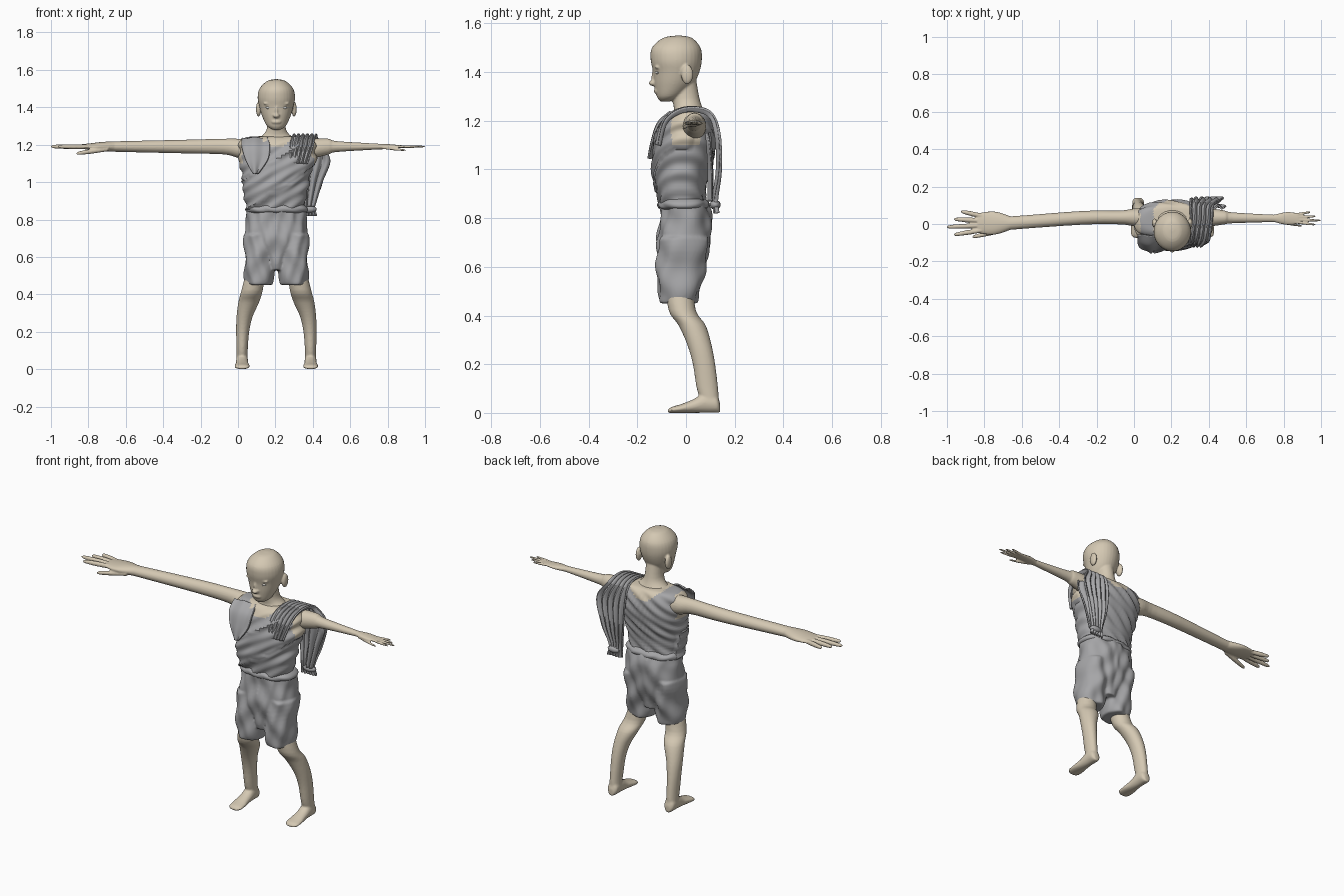
import bpy, bmesh
from math import sin, cos, tau, radians, copysign
from mathutils import Vector, Matrix

cube = bpy.data.objects.get("Cube")
if cube:
    bpy.data.objects.remove(cube)

MID = .205  # body centre line in x
SIDES = (("right", -1), ("left", 1))


def material(name, *rgb):
    mat = bpy.data.materials.new(name)
    mat.use_nodes = True
    mat.diffuse_color = (*rgb, 1)
    shader = mat.node_tree.nodes["Principled BSDF"]
    shader.inputs["Base Color"].default_value = (*rgb, 1)
    shader.inputs["Roughness"].default_value = .8
    return mat


SKIN = material("skin beige", .66, .58, .45)
CLOTH = material("cloth grey", .38, .38, .39)
EYE = material("eye white", .8, .78, .72)


def spline(keys, steps):
    """Smooth curve through a list of equal-length tuples."""
    keys = [Vector(key) for key in keys]
    last = len(keys) - 1
    rows = []
    for index in range(last):
        start, end = keys[index], keys[index + 1]
        tangent_in = (end - keys[max(index - 1, 0)]) / 2
        tangent_out = (keys[min(index + 2, last)] - start) / 2
        for step in range(steps):
            t = step / steps
            ease = t * t * (3 - 2 * t)
            rows.append(start.lerp(end, ease) + tangent_in * (t * (1 - t) ** 2)
                        - tangent_out * (t * t * (1 - t)))
    return rows + [keys[last]]


def loft(bm, axis, keys, steps=4, sides=24, power=2, fold=None):
    """Rings along an axis; key = position, two centre coords, two radii."""
    along = "xyz".index(axis)
    across, up = [i for i in range(3) if i != along]
    rings = []
    for position, centre_a, centre_b, radius_a, radius_b in spline(keys, steps):
        centre = Vector()
        centre[along], centre[across], centre[up] = position, centre_a, centre_b
        ring = []
        for side in range(sides):
            c, s = cos(tau * side / sides), sin(tau * side / sides)
            offset = Vector()
            offset[across] = radius_a * copysign(abs(c) ** (2 / power), c)
            offset[up] = radius_b * copysign(abs(s) ** (2 / power), s)
            point = centre + offset
            if fold:
                point += offset.normalized() * fold(point)
            ring.append(bm.verts.new(point))
        rings.append(ring)
    for low, high in zip(rings, rings[1:]):
        for side in range(sides):
            after = (side + 1) % sides
            bm.faces.new((low[side], low[after], high[after], high[side]))
    bm.faces.new(rings[0])
    bm.faces.new(rings[-1])


def upright(bm, keys, x=MID, **options):
    """Vertical loft at one x; key = height, y, half width, half depth."""
    loft(bm, "z", [(z, x, *rest) for z, *rest in keys], **options)


def ball(bm, centre, radii):
    bmesh.ops.create_uvsphere(bm, u_segments=20, v_segments=12, radius=1,
                              matrix=Matrix.LocRotScale(Vector(centre), None, Vector(radii)))


def finish(name, bm, *materials, voxel=None):
    """Make the object; a voxel size fuses its overlapping pieces."""
    bmesh.ops.recalc_face_normals(bm, faces=bm.faces)
    mesh = bpy.data.meshes.new(name)
    bm.to_mesh(mesh)
    bm.free()
    for mat in materials:
        mesh.materials.append(mat)
    mesh.shade_smooth()
    mesh.set_sharp_from_angle(angle=radians(50))
    obj = bpy.data.objects.new(name, mesh)
    bpy.context.collection.objects.link(obj)
    if voxel:
        merge = obj.modifiers.new("merge", "REMESH")
        merge.mode, merge.voxel_size, merge.use_smooth_shade = "VOXEL", voxel, True
        soften = obj.modifiers.new("soften", "SMOOTH")
        soften.iterations = 2
    return obj


# Head and neck with nose, lips, ears and brows
bm = bmesh.new()
upright(bm, [(1.28, -.085, .02, .02), (1.3, -.07, .05, .05), (1.35, -.05, .075, .08),
             (1.4, -.04, .09, .095), (1.45, -.04, .1, .105), (1.5, -.04, .09, .1),
             (1.54, -.035, .05, .06), (1.55, -.03, .01, .01)], sides=32)
upright(bm, [(1.16, .01, .12, .06), (1.22, .015, .12, .07), (1.25, .01, .075, .06),
             (1.29, 0, .05, .056), (1.38, -.01, .047, .05)])
ball(bm, (MID, -.135, 1.355), (.018, .018, .012))
ball(bm, (MID, -.13, 1.38), (.009, .012, .035))
ball(bm, (MID, -.118, 1.322), (.028, .014, .012))
for side, sign in SIDES:
    ball(bm, (MID + sign * .095, .005, 1.39), (.014, .025, .04))
    ball(bm, (MID + sign * .04, -.117, 1.42), (.03, .012, .008))
finish("head_and_neck", bm, SKIN, voxel=.005)

# Eyes
for side, sign in SIDES:
    bm = bmesh.new()
    ball(bm, (MID + sign * .04, -.117, 1.398), (.018, .009, .007))
    finish(side + "_eye", bm, EYE)


# Arms: the right one is much longer than the left one
def arm(side, sign, hand, width, hand_y):
    level = 1.19
    wrist = 1 - hand

    def section(reach, wide, thick):
        return (sign * (wrist + hand * reach), hand_y, level, width * wide, width * thick)

    def finger(start, end):
        start, end = Vector(start), Vector(end)
        keys = []
        for t, size in ((0, .2), (.5, .21), (.9, .16), (1, .06)):
            keys.append((*start.lerp(end, t), width * size, width * size))
        loft(bm, "x", keys, sides=12)

    bm = bmesh.new()
    shoulder = MID + sign * .1
    elbow = shoulder + (sign * wrist - shoulder) * .5
    girth = .02 + width * .27
    loft(bm, "x", [(shoulder, .03, 1.17, .05, .06), (shoulder + sign * .1, .035, 1.18, .048, .052),
                   (shoulder + sign * .18, .035, level, .037, .042),
                   (elbow, .033, level, girth, girth),
                   section(0, .58, .45), section(.1, .7, .4)])
    loft(bm, "x", [section(0, .58, .45), section(.2, .95, .4),
                   section(.35, 1, .3), section(.52, .85, .2)])
    for index in range(4):
        spread = width * (index - 1.5) / 1.5
        tip = wrist + hand * (1 - .11 * abs(index - 1))
        finger((sign * (wrist + hand * .45), hand_y + spread * .62, level),
               (sign * tip, hand_y + spread, level))
    finger((sign * (wrist + hand * .1), hand_y - width * .6, level - width * .2),
           (sign * (wrist + hand * .6), hand_y - width * 1.2, level - width * .6))
    finish(side + "_arm", bm, SKIN, voxel=.0045)


arm("right", -1, hand=.34, width=.062, hand_y=.005)
arm("left", 1, hand=.25, width=.034, hand_y=.03)

# Legs and feet
for side, sign in SIDES:
    bm = bmesh.new()
    ankle = MID + sign * .183
    loft(bm, "z", [(z, MID + sign * out, y, wide, deep) for z, out, y, wide, deep in (
        (.04, .183, .1, .03, .036), (.1, .183, .088, .03, .044), (.2, .18, .074, .035, .046),
        (.28, .17, .055, .043, .05), (.36, .147, .025, .056, .056),
        (.42, .13, -.015, .057, .056), (.54, .105, -.03, .052, .058))])
    # the sole stays on the ground, so height is also the half thickness
    loft(bm, "y", [(y, ankle, height, wide, height) for y, wide, height in (
        (-.075, .018, .006), (-.06, .038, .012), (-.02, .04, .018), (.03, .034, .028),
        (.08, .032, .042), (.125, .03, .036), (.14, .014, .02))])
    finish(side + "_leg", bm, SKIN, voxel=.006)


# Baggy shorts with creases
def crease(point):
    out = abs(point.x - MID)
    return (.005 * sin(38 * point.z + 45 * out + 9 * point.y)
            + .004 * sin(85 * out - 26 * point.z + 30 * point.y))


bm = bmesh.new()
upright(bm, [(.53, -.02, .05, .07), (.6, -.015, .1, .09), (.7, -.01, .16, .11),
             (.8, 0, .165, .105), (.87, -.01, .15, .095)],
        steps=8, sides=64, power=2.3, fold=crease)
for side, sign in SIDES:
    upright(bm, [(.45, -.03, .068, .07), (.465, -.03, .075, .078), (.53, -.027, .078, .09),
                 (.6, -.02, .08, .1), (.72, -.01, .08, .1)],
            x=MID + sign * .092, steps=6, sides=48, power=2.2, fold=crease)
finish("shorts", bm, CLOTH, voxel=.007)


# Wrapped top: diagonal folds from left shoulder to right waist
def wrap(point):
    slant = point.z - .7 * (point.x - MID)
    band = .012 if point.y < .02 and .95 < slant < 1.13 else 0
    return band + .005 * sin(100 * slant + 8 * point.x) + .003 * sin(57 * slant - 25 * point.x)


bm = bmesh.new()
upright(bm, [(.85, -.015, .15, .09), (.95, -.02, .165, .105), (1.02, -.01, .18, .115),
             (1.1, 0, .198, .122), (1.17, .01, .2, .115), (1.215, .015, .195, .1),
             (1.24, .02, .16, .075), (1.246, .02, .07, .04)],
        steps=8, sides=80, power=2.4, fold=wrap)
for face in bm.faces:
    spot = face.calc_center_median()
    out = abs(spot.x - MID)
    neckline = spot.z > 1.19 and out < 1.2 * (spot.z - 1.16)
    armhole = spot.z > 1.1 and out > .17 and abs(spot.y) < .06
    face.material_index = int(neckline or armhole)
finish("wrapped_top", bm, CLOTH, SKIN)

# Rolled waistband
bm = bmesh.new()
upright(bm, [(.835, -.01, .15, .09), (.845, -.01, .165, .104), (.862, -.01, .166, .105),
             (.878, -.01, .15, .09)],
        sides=64, power=2.3, fold=lambda point: .003 * sin(70 * point.x + 90 * point.z))
finish("waistband", bm, CLOTH)


# Pleated cloth panels; key = y, height, left edge, right edge
def panel(name, pleats, depth, keys, columns=40):
    bm = bmesh.new()
    rows = spline(keys, 8)
    grid = []
    for index, (y, z, left, right) in enumerate(rows):
        before, after = rows[max(index - 1, 0)], rows[min(index + 1, len(rows) - 1)]
        normal = Vector((0, after[1] - before[1], before[0] - after[0])).normalized()
        line = []
        for column in range(columns + 1):
            u = column / columns
            wave = depth * sin(tau * pleats * u + .06 * index)
            line.append(bm.verts.new(Vector((left + (right - left) * u, y, z)) - normal * wave))
        grid.append(line)
    for low, high in zip(grid, grid[1:]):
        for column in range(columns):
            bm.faces.new((low[column], low[column + 1], high[column + 1], high[column]))
    cloth = finish(name, bm, CLOTH).modifiers.new("thickness", "SOLIDIFY")
    cloth.thickness, cloth.offset = .008, 0


panel("shoulder_drape", 5, .009,
      [(-.115, 1.1, .28, .37), (-.09, 1.19, .28, .4), (-.04, 1.235, .29, .41),
       (.03, 1.248, .3, .42), (.1, 1.225, .3, .43), (.13, 1.14, .3, .48),
       (.135, 1, .31, .45), (.12, .88, .33, .41), (.125, .82, .33, .42)])
panel("side_flap", 2, .008,
      [(.09, 1.15, .4, .48), (.095, 1.1, .39, .49), (.1, 1, .38, .45), (.1, .87, .37, .41)])
panel("chest_flap", 1.5, .005,
      [(-.06, 1.235, .02, .16), (-.11, 1.19, .02, .17), (-.135, 1.12, .04, .16),
       (-.15, 1.045, .08, .11)])

# Knot where the drape is tucked in
bm = bmesh.new()
ball(bm, (.38, .12, .855), (.04, .022, .02))
finish("drape_knot", bm, CLOTH)
